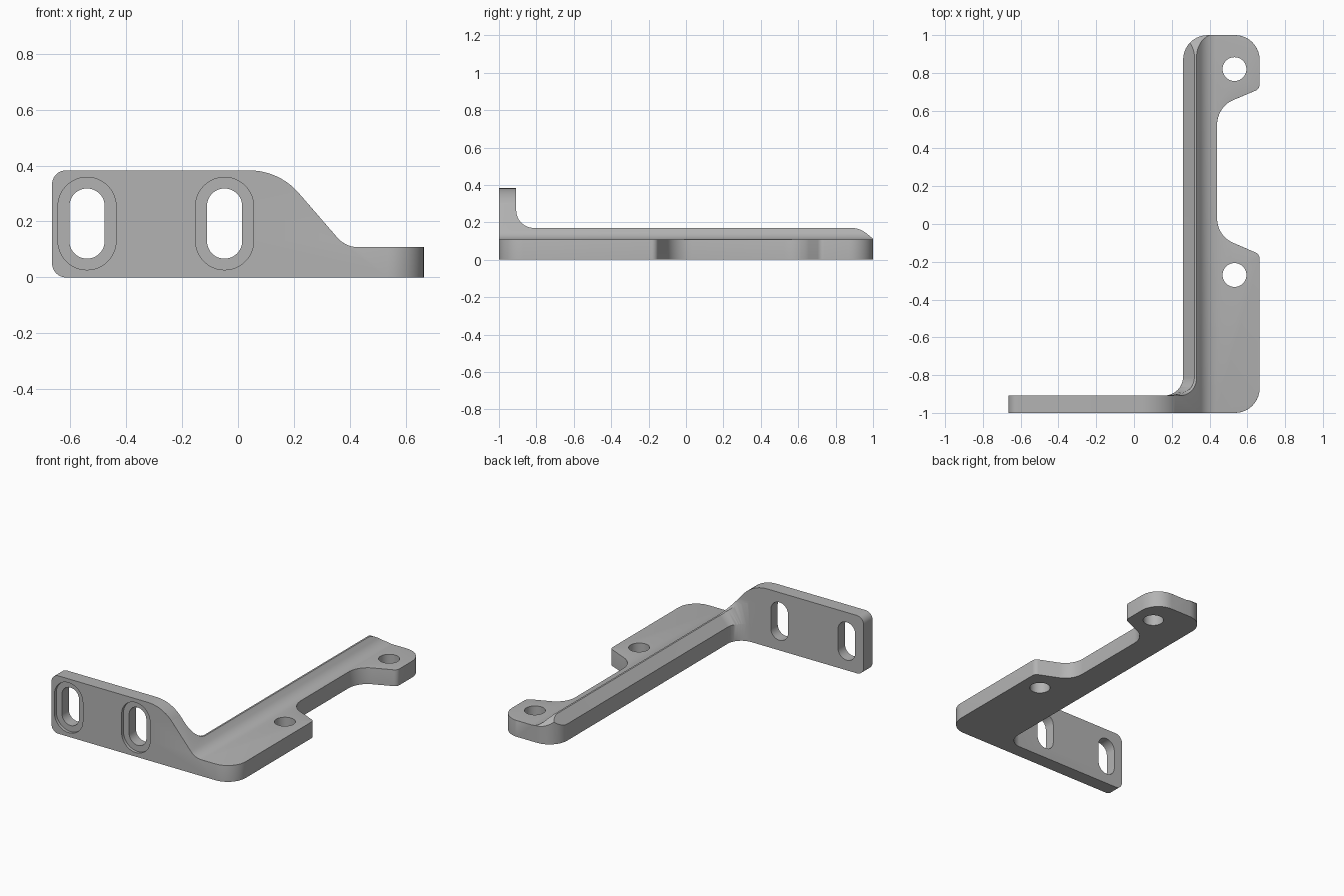
import bpy, bmesh, math
from mathutils import Vector

if "Cube" in bpy.data.objects:
    bpy.data.objects.remove(bpy.data.objects["Cube"], do_unlink=True)

GREY = (0.45, 0.45, 0.45, 1)
metal = bpy.data.materials.new("grey_metal")
metal.use_nodes = True
metal.diffuse_color = GREY
metal.node_tree.nodes["Principled BSDF"].inputs["Base Color"].default_value = GREY


def rounded(corners, steps=10):
    """Fillet each (x, y, radius) corner of a polygon."""
    out = []
    for i, (x, y, r) in enumerate(corners):
        p = Vector((x, y))
        if not r:
            out.append(p)
            continue
        a = (Vector(corners[i - 1][:2]) - p).normalized()
        b = (Vector(corners[(i + 1) % len(corners)][:2]) - p).normalized()
        half = a.angle(b) / 2
        centre = p + (a + b).normalized() * (r / math.sin(half))
        start = p + a * (r / math.tan(half)) - centre
        end = p + b * (r / math.tan(half)) - centre
        sweep = start.angle(end)
        for k in range(steps + 1):
            t = k / steps
            out.append(centre + (start * math.sin((1 - t) * sweep)
                                 + end * math.sin(t * sweep)) / math.sin(sweep))
    return out


def loft(name, lower, upper):
    """Closed solid between two matching loops of 3D points."""
    bm = bmesh.new()
    lo = [bm.verts.new(p) for p in lower]
    hi = [bm.verts.new(p) for p in upper]
    n = len(lo)
    bm.faces.new(lo)
    bm.faces.new(hi)
    for i in range(n):
        j = (i + 1) % n
        bm.faces.new((lo[i], lo[j], hi[j], hi[i]))
    bmesh.ops.recalc_face_normals(bm, faces=bm.faces)
    mesh = bpy.data.meshes.new(name)
    bm.to_mesh(mesh)
    bm.free()
    mesh.materials.append(metal)
    obj = bpy.data.objects.new(name, mesh)
    bpy.context.collection.objects.link(obj)
    return obj


def extrude(name, loop, axis, start, end):
    def place(p, d):
        return {"x": (d, p[0], p[1]), "y": (p[0], d, p[1]), "z": (p[0], p[1], d)}[axis]
    return loft(name, [place(p, start) for p in loop], [place(p, end) for p in loop])


def combine(obj, tool, operation):
    tool.hide_render = True
    mod = obj.modifiers.new("cut", "BOOLEAN")
    mod.operation, mod.solver, mod.object = operation, "EXACT", tool
    bpy.context.view_layer.objects.active = obj
    bpy.ops.object.modifier_apply(modifier=mod.name)
    bpy.data.objects.remove(tool, do_unlink=True)


# Front silhouette: tall plate sloping down to the low flange
FLANGE = 0.108
front = rounded([(-0.665, 0, 0.05), (0.8, 0, 0), (0.8, FLANGE, 0),
                 (0.385, FLANGE, 0.1), (0.147, 0.383, 0.235), (-0.665, 0.383, 0.05)])
bracket = extrude("angle_bracket", front, "y", -1.2, 1.2)

# Plan outline: L shape with a notch in the flange
plan = rounded([(-0.8, -1, 0), (0.665, -1, 0.13), (0.665, -0.16, 0.035), (0.44, -0.063, 0.14),
                (0.44, 0.62, 0.14), (0.665, 0.715, 0.035), (0.665, 1, 0.13), (0.26, 1, 0.13),
                (0.26, -0.908, 0.1), (-0.8, -0.908, 0)])
combine(bracket, extrude("plan_tool", plan, "z", -0.1, 0.6), "INTERSECT")

# Side silhouette: plate, fillet, ridge and rounded far end
side = rounded([(-1.2, -0.1, 0), (1.2, -0.1, 0), (1.2, 0.112, 0), (1, 0.112, 0),
                (0.93, 0.17, 0.13), (-0.908, 0.17, 0.095), (-0.908, 0.6, 0), (-1.2, 0.6, 0)])
combine(bracket, extrude("side_tool", side, "x", -1, 1), "INTERSECT")

# Sloped outer face of the ridge, fading into the back of the plate
def chamfer_loop(z):
    grow = z - 0.11
    arc = [math.radians(86 * k / 12) for k in range(13)]
    loop = [(0.16 + (0.1 + grow) * math.cos(a), -0.808 - 0.1 * math.sin(a), z) for a in arc]
    return loop + [(0.12, -0.9, z), (0.12, 1.2, z), (0.26 + grow, 1.2, z)]

combine(bracket, loft("chamfer_tool", chamfer_loop(0.11), chamfer_loop(0.5)), "DIFFERENCE")

# Soft upper rim of the flange and the slope
bm = bmesh.new()
bm.from_mesh(bracket.data)
bmesh.ops.remove_doubles(bm, verts=bm.verts, dist=0.0005)
bmesh.ops.dissolve_limit(bm, angle_limit=0.005, verts=bm.verts, edges=bm.edges)
rim = []
for e in bm.edges:
    if len(e.link_faces) != 2:
        continue
    nz = sorted(abs(f.normal.z) for f in e.link_faces)
    mid = (e.verts[0].co + e.verts[1].co) / 2
    on_flange = mid.x > 0.43 and abs(mid.z - FLANGE) < 0.006
    on_slope = mid.x > 0.22 and mid.y < -0.99 and mid.z > 0.1
    if nz[0] < 0.1 and nz[1] > 0.5 and (on_flange or on_slope):
        rim.append(e)
bmesh.ops.bevel(bm, geom=rim, offset=0.018, segments=4, profile=0.5,
                affect="EDGES", clamp_overlap=True)
bm.to_mesh(bracket.data)
bm.free()


def slot(x, half_width, low, high):
    r = half_width * 0.999
    return rounded([(x - half_width, low, r), (x + half_width, low, r),
                    (x + half_width, high, r), (x - half_width, high, r)], 12)


# Slots with a shallow recess on the front
for x in (-0.54, -0.048):
    combine(bracket, extrude("recess_tool", slot(x, 0.104, 0.027, 0.358), "y", -1.1, -0.98), "DIFFERENCE")
    combine(bracket, extrude("slot_tool", slot(x, 0.063, 0.067, 0.318), "y", -1.1, -0.8), "DIFFERENCE")

# Round bolt holes
for y in (-0.27, 0.82):
    ring = [(0.532 + 0.063 * math.cos(k * math.tau / 40), y + 0.063 * math.sin(k * math.tau / 40))
            for k in range(40)]
    combine(bracket, extrude("hole_tool", ring, "z", -0.2, 0.4), "DIFFERENCE")

bpy.ops.object.select_all(action="DESELECT")
bracket.select_set(True)
bpy.context.view_layer.objects.active = bracket
bpy.ops.object.shade_smooth_by_angle(angle=math.radians(30))
